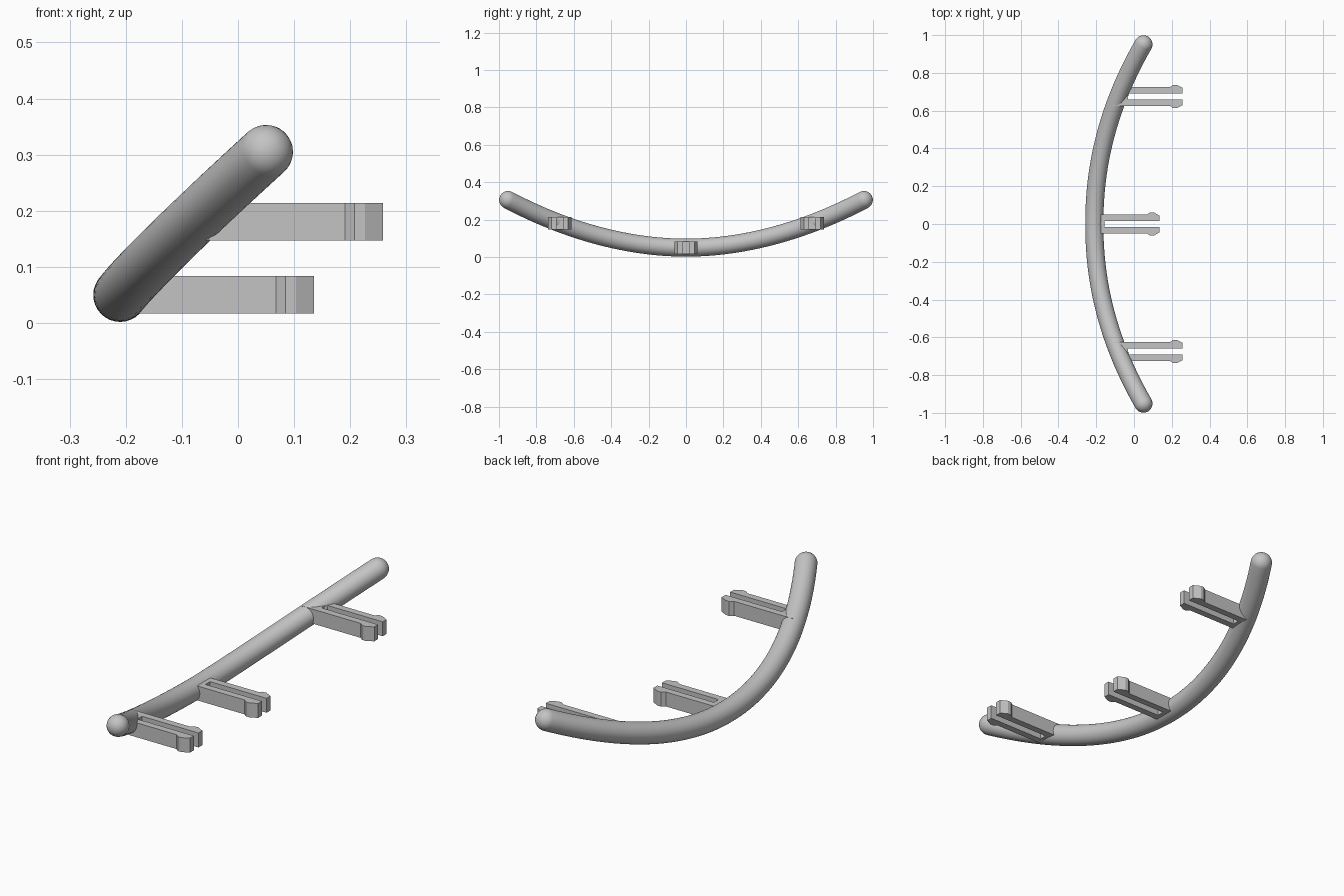
import bpy
import bmesh

cube = bpy.data.objects.get("Cube")
if cube:
    bpy.data.objects.remove(cube, do_unlink=True)

grey = bpy.data.materials.new("plain grey")
grey.use_nodes = True
grey.diffuse_color = (0.55, 0.55, 0.55, 1)
grey.node_tree.nodes["Principled BSDF"].inputs["Base Color"].default_value = grey.diffuse_color

RADIUS = 0.048
SIDES = 32
RINGS = 64
CAP = 8


def finish(name, bm):
    """Turn a bmesh into a named object."""
    bmesh.ops.recalc_face_normals(bm, faces=bm.faces)
    mesh = bpy.data.meshes.new(name)
    bm.to_mesh(mesh)
    bm.free()
    mesh.materials.append(grey)
    obj = bpy.data.objects.new(name, mesh)
    bpy.context.collection.objects.link(obj)
    return obj


# Curved handle: a round section swept along a bowed path, with domed ends
from math import cos, sin, pi
from mathutils import Vector


def path(t):
    a = abs(t)
    return Vector((-0.21 + 0.26 * a ** 2.1, 0.951 * t, 0.05 + 0.255 * a ** 1.95))


def tangent(t):
    return (path(t + 0.001) - path(t - 0.001)).normalized()


stations = []
for i in range(CAP):
    q = pi / 2 * i / CAP
    stations.append((-1, -RADIUS * cos(q), max(RADIUS * sin(q), 0.0004)))
stations += [(2 * i / RINGS - 1, 0, RADIUS) for i in range(RINGS + 1)]
stations += [(1, -along, r) for _, along, r in reversed(stations[:CAP])]

bm = bmesh.new()
rings = []
for t, along, r in stations:
    d = tangent(t)
    side = d.cross(Vector((0, 0, 1))).normalized()
    up = side.cross(d)
    centre = path(t) + d * along
    rings.append([bm.verts.new(centre + r * (side * cos(2 * pi * k / SIDES) + up * sin(2 * pi * k / SIDES)))
                  for k in range(SIDES)])
for a, b in zip(rings, rings[1:]):
    for k in range(SIDES):
        n = (k + 1) % SIDES
        bm.faces.new((a[k], a[n], b[n], b[k]))
bm.faces.new(rings[0])
bm.faces.new(rings[-1])
handle = finish("curved_handle", bm)
for face in handle.data.polygons:
    face.use_smooth = True


# Forked snap clips: an extruded outline with a slot and barbed tips
PRONG = [(0.068, 0.049), (0.085, 0.062), (0.103, 0.062), (0.135, 0.045),
         (0.135, 0.017), (-0.155, 0.017)]


def clip(name, x, y, z, back_inner, back_outer, outward):
    outline = [(back_outer, 0.049)] + PRONG
    outline += [(px, -py) for px, py in reversed(PRONG)]
    outline.append((back_inner, -0.049))
    bm = bmesh.new()
    base = bm.faces.new([bm.verts.new((x + px, y + outward * py, z)) for px, py in outline])
    result = bmesh.ops.extrude_face_region(bm, geom=[base])
    top = [v for v in result["geom"] if isinstance(v, bmesh.types.BMVert)]
    bmesh.ops.translate(bm, verts=top, vec=(0, 0, 0.067))
    finish(name, bm)


clip("middle_clip", 0, 0, 0.017, -0.205, -0.205, 1)
for name, s in (("front_clip", -1), ("back_clip", 1)):
    clip(name, 0.123, s * 0.675, 0.147, -0.232, -0.175, s)
